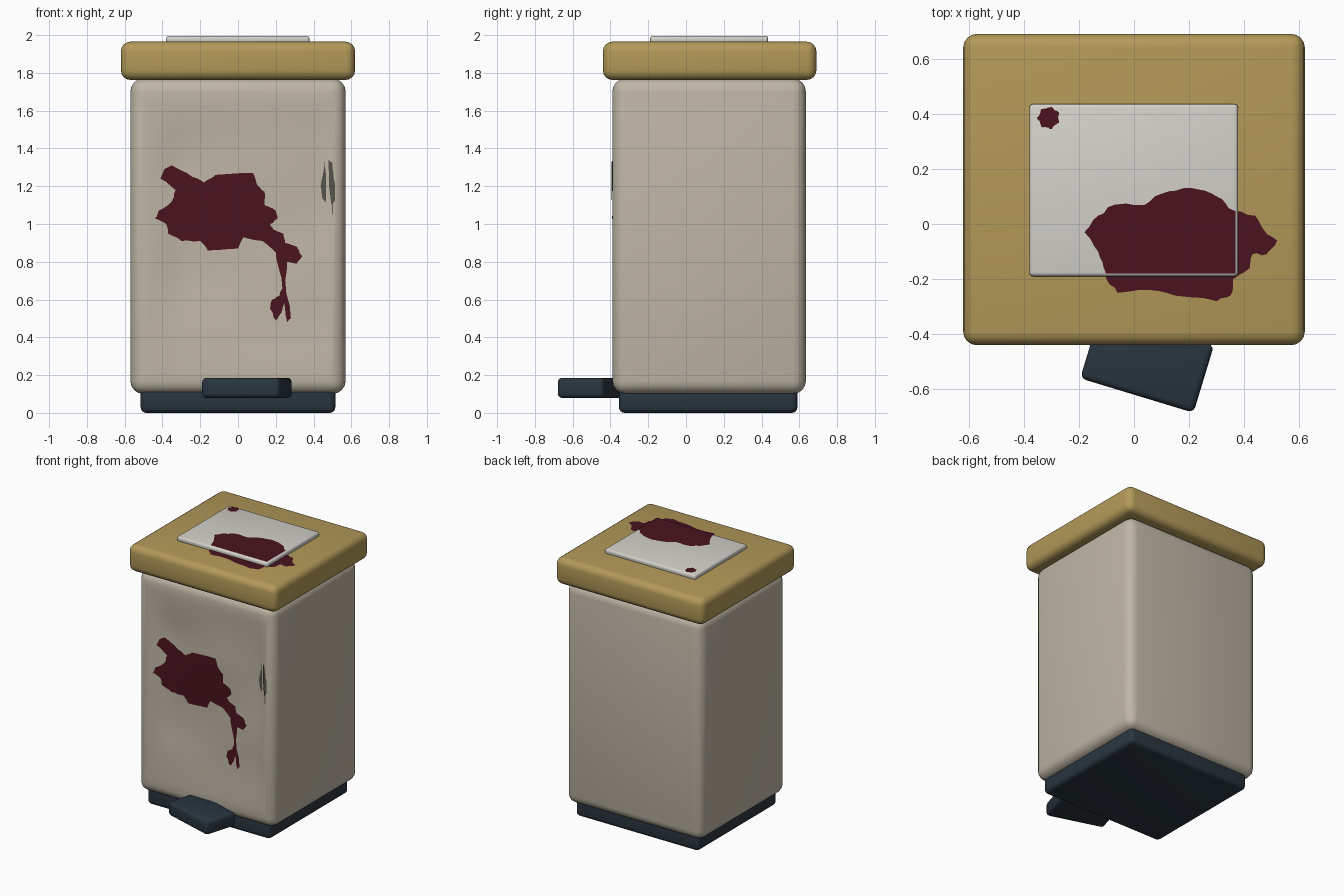
import bpy, bmesh, math, random
from mathutils import Vector, Matrix

if "Cube" in bpy.data.objects:
    bpy.data.objects.remove(bpy.data.objects["Cube"])

random.seed(4)


def material(name, rgb):
    m = bpy.data.materials.new(name)
    m.diffuse_color = (*rgb, 1)
    m.use_nodes = True
    m.node_tree.nodes["Principled BSDF"].inputs["Base Color"].default_value = m.diffuse_color
    return m


CREAM = material("cream", (0.52, 0.47, 0.38))
MUSTARD = material("mustard", (0.45, 0.32, 0.10))
SLATE = material("slate", (0.022, 0.036, 0.05))
PALE = material("pale", (0.66, 0.64, 0.59))
STAIN = material("stain", (0.07, 0.007, 0.013))
SCUFF = material("scuff", (0.09, 0.085, 0.07))


def finish(name, bm, mat, smooth=True):
    me = bpy.data.meshes.new(name)
    bm.to_mesh(me)
    bm.free()
    ob = bpy.data.objects.new(name, me)
    bpy.context.collection.objects.link(ob)
    me.materials.append(mat)
    if smooth:
        bpy.ops.object.select_all(action='DESELECT')
        bpy.context.view_layer.objects.active = ob
        ob.select_set(True)
        bpy.ops.object.shade_smooth_by_angle(angle=math.radians(35))
    return ob


def rounded_box(x, y, z, bevel, segments=4):
    """bmesh box from (min, max) ranges with rounded edges"""
    bm = bmesh.new()
    bmesh.ops.create_cube(bm, size=1)
    for v in bm.verts:
        for i, (lo, hi) in enumerate((x, y, z)):
            v.co[i] = hi if v.co[i] > 0 else lo
    bmesh.ops.bevel(bm, geom=bm.edges[:], offset=bevel, segments=segments,
                    profile=0.5, affect='EDGES')
    return bm


# Dented front: wide hollow with a sharp crease near the right edge
FRONT, R = -0.39, 0.07
FX, FZ = 0.57 - R, (0.10 + R, 1.77 - R)
CUTS = 26


def ramp(t):
    t = max(0, min(1, t))
    return t * t * (3 - 2 * t)


def front_y(x, z):
    if abs(x) > FX:                               # round corner
        t = min(abs(x) - FX, R)
        return FRONT + R - math.sqrt(R * R - t * t)
    fade = ramp((FX - x) / 0.05) * ramp((x + FX) / 0.22)
    fade *= ramp((z - FZ[0]) / 0.5) * ramp((FZ[1] - z) / 0.4)
    ripple = 0.7 + 0.2 * math.sin(6 * x + 3 * z) + 0.15 * math.sin(9 * z - 4 * x)
    return FRONT + 0.028 * fade * ripple


# Body
bm = rounded_box((-0.57, 0.57), (FRONT, 0.635), (0.10, 1.77), R)
front = max((f for f in bm.faces if f.normal.y < -0.99), key=lambda f: f.calc_area())
bmesh.ops.subdivide_edges(bm, edges=front.edges[:], cuts=CUTS, use_grid_fill=True)
for v in bm.verts:
    if abs(v.co.y - FRONT) < 1e-4:
        v.co.y = front_y(v.co.x, v.co.z)
finish("bin_body", bm, CREAM)

# Base, lid and lid panel
finish("base", rounded_box((-0.515, 0.515), (-0.355, 0.59), (0, 0.14), 0.03), SLATE)
finish("lid", rounded_box((-0.62, 0.62), (-0.44, 0.69), (1.763, 1.965), 0.05), MUSTARD)
finish("lid_panel", rounded_box((-0.38, 0.378), (-0.19, 0.435), (1.955, 1.996), 0.014, 3), PALE)

# Crooked foot pedal
bm = rounded_box((-0.215, 0.215), (-0.128, 0.128), (0.08, 0.185), 0.022, 3)
bm.transform(Matrix.Translation((0.0475, -0.5, 0)) @ Matrix.Rotation(math.radians(-16.9), 4, 'Z'))
finish("pedal", bm, SLATE)


def splat(outline, jitter=0.005):
    """flat ragged patch in the xy plane, facing up"""
    pts = []
    for i, a in enumerate(outline):
        b = outline[(i + 1) % len(outline)]
        pts.append(Vector((*a, 0)))
        for t in (0.33, 0.67):
            p = Vector((*a, 0)).lerp(Vector((*b, 0)), t)
            pts.append(p + Vector((random.uniform(-jitter, jitter),
                                   random.uniform(-jitter, jitter), 0)))
    bm = bmesh.new()
    f = bm.faces.new([bm.verts.new(p) for p in pts])
    f.normal_update()
    if f.normal.z < 0:
        f.normal_flip()
    bmesh.ops.triangulate(bm, faces=[f])
    return bm


def cut(bm, co, no, clear=False):
    bmesh.ops.bisect_plane(bm, geom=bm.verts[:] + bm.edges[:] + bm.faces[:],
                           plane_co=co, plane_no=no, clear_outer=clear)


def front_splat(name, outline, mat, jitter=0.005):
    bm = splat(outline, jitter)
    for i in range(CUTS + 2):                     # cut along the body grid
        t = i / (CUTS + 1)
        cut(bm, (-FX + 2 * FX * t, 0, 0), (1, 0, 0))
        cut(bm, (0, FZ[0] + (FZ[1] - FZ[0]) * t, 0), (0, 1, 0))
    for v in bm.verts:
        x, z = v.co.x, v.co.y
        v.co = (x, front_y(x, z) - 0.005, z)
    finish(name, bm, mat)


# Front stain with drip
front_splat("front_stain", [
    (-.41, 1.24), (-.39, 1.29), (-.35, 1.31), (-.27, 1.27), (-.18, 1.22), (-.12, 1.26),
    (.08, 1.27), (.10, 1.21), (.14, 1.17), (.14, 1.10), (.20, 1.07), (.21, 1.03),
    (.17, 1.00), (.19, .97), (.24, .95), (.25, .90), (.31, .88), (.34, .83),
    (.31, .79), (.26, .80), (.25, .70), (.28, .50), (.26, .48), (.245, .58),
    (.23, .53), (.20, .49), (.17, .55), (.18, .60), (.22, .62), (.235, .66),
    (.22, .75), (.20, .85), (.13, .91), (.03, .93), (0, .87), (-.16, .86),
    (-.20, .91), (-.30, .91), (-.37, .95), (-.38, 1.0), (-.44, 1.03), (-.42, 1.07),
    (-.35, 1.12), (-.33, 1.18)], STAIN, 0.004)

# Scuffs by the crease
front_splat("scuff_left", [(.46, 1.34), (.466, 1.23), (.464, 1.11), (.445, 1.14),
                           (.437, 1.2), (.448, 1.25)], SCUFF, 0.002)
front_splat("scuff_right", [(.48, 1.34), (.50, 1.32), (.505, 1.25), (.515, 1.2),
                            (.512, 1.12), (.495, 1.10), (.482, 1.2)], SCUFF, 0.002)

# Lid stain: one sheet on the lid, one clipped to the panel
SPILL = [(-.18, -.03), (-.13, .03), (-.07, .07), (.04, .07), (.10, .11), (.18, .13),
         (.26, .12), (.32, .09), (.36, .05), (.44, .03), (.47, -.02), (.52, -.06),
         (.48, -.11), (.43, -.11), (.42, -.16), (.36, -.20), (.35, -.26), (.30, -.28),
         (.15, -.26), (.06, -.24), (-.06, -.25), (-.10, -.20), (-.11, -.16), (-.13, -.10)]
bm = splat(SPILL)
bm.transform(Matrix.Translation((0, 0, 1.969)))
finish("lid_stain", bm, STAIN)
bm = splat(SPILL)
cut(bm, (0.368, 0, 0), (1, 0, 0), True)
cut(bm, (0, -0.18, 0), (0, -1, 0), True)
bm.transform(Matrix.Translation((0, 0, 2.0)))
finish("panel_stain", bm, STAIN)

# Small spot on the panel corner
bm = splat([(-.31 + r * math.cos(i * math.pi / 7), .385 + r * math.sin(i * math.pi / 7))
            for i in range(14) for r in [0.042 if i % 2 else 0.035]], 0.002)
bm.transform(Matrix.Translation((0, 0, 2.0)))
finish("panel_spot", bm, STAIN)
